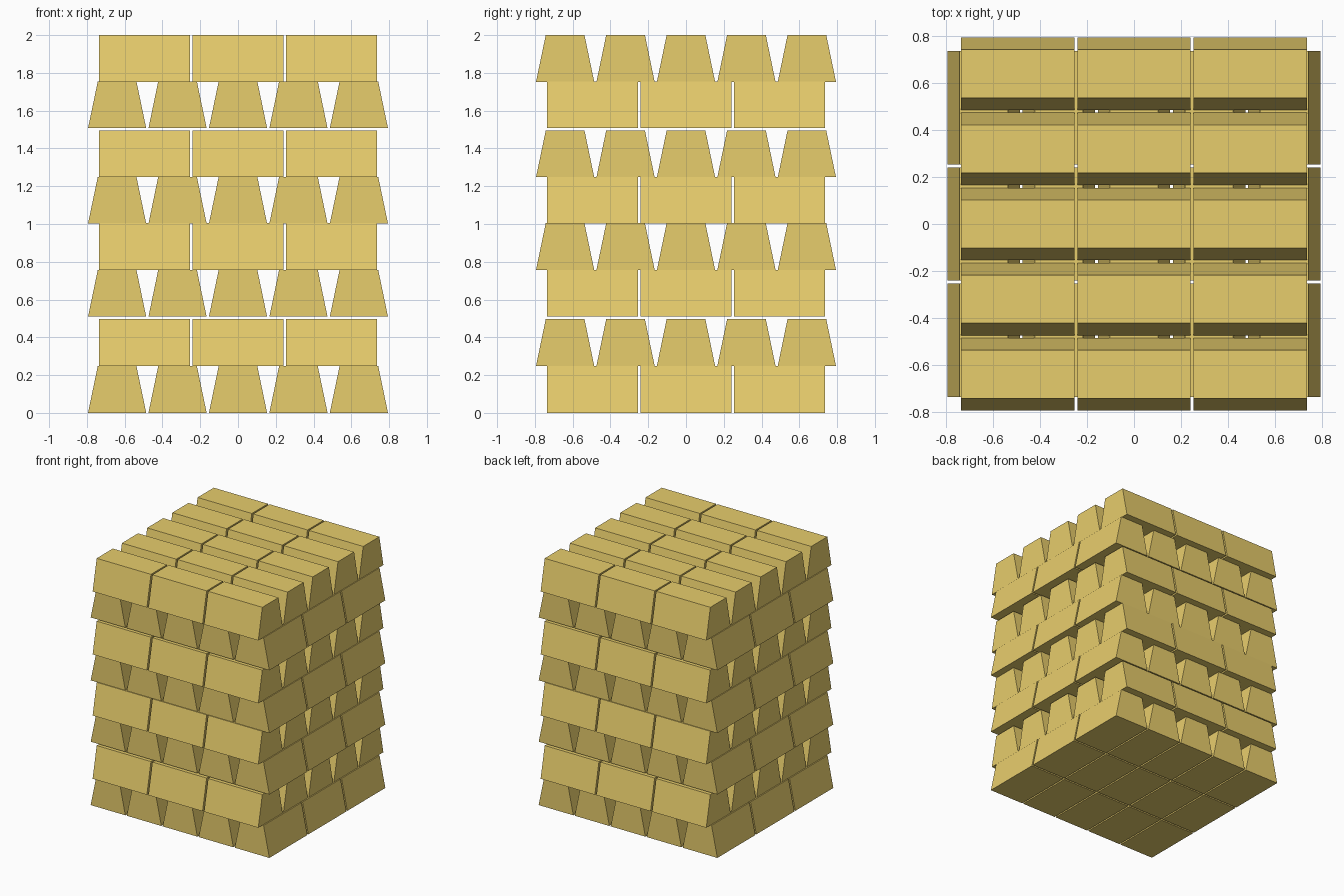
import bpy
import math

if "Cube" in bpy.data.objects:
    bpy.data.objects.remove(bpy.data.objects["Cube"])

# Gold material
gold = bpy.data.materials.new("gold")
gold.diffuse_color = (0.80, 0.61, 0.15, 1.0)
gold.use_nodes = True
gold.node_tree.nodes["Principled BSDF"].inputs["Base Color"].default_value = gold.diffuse_color

BASE, TOP, LENGTH, HEIGHT = 0.308, 0.205, 0.482, 0.247
PITCH_W, PITCH_L = 0.32, 0.495

# One ingot: trapezoid profile in x/z, extruded along y, origin at bottom centre
profile = [(-BASE / 2, 0), (BASE / 2, 0), (TOP / 2, HEIGHT), (-TOP / 2, HEIGHT)]
verts = [(x, y, z) for y in (-LENGTH / 2, LENGTH / 2) for x, z in profile]
faces = [(0, 1, 2, 3), (7, 6, 5, 4)]
faces += [(i, i + 4, (i + 1) % 4 + 4, (i + 1) % 4) for i in range(4)]
mesh = bpy.data.meshes.new("ingot")
mesh.from_pydata(verts, [], faces)
mesh.materials.append(gold)


def add_ingot(name, x, y, z, turned):
    ob = bpy.data.objects.new(name, mesh)
    ob.location = (-y, x, z) if turned else (x, y, z)
    ob.rotation_euler.z = math.pi / 2 if turned else 0
    bpy.context.collection.objects.link(ob)


# Eight crosswise layers of 5 x 3 ingots, with small gaps between some layers
levels = [0, 0.249, 0.509, 0.757, 1.002, 1.248, 1.507, 1.753]
for layer, z in enumerate(levels):
    for i in range(5):
        for j in range(3):
            add_ingot(f"ingot_layer{layer + 1}_{i + 1}_{j + 1}",
                      (i - 2) * PITCH_W, (j - 1) * PITCH_L, z, layer % 2 == 1)
